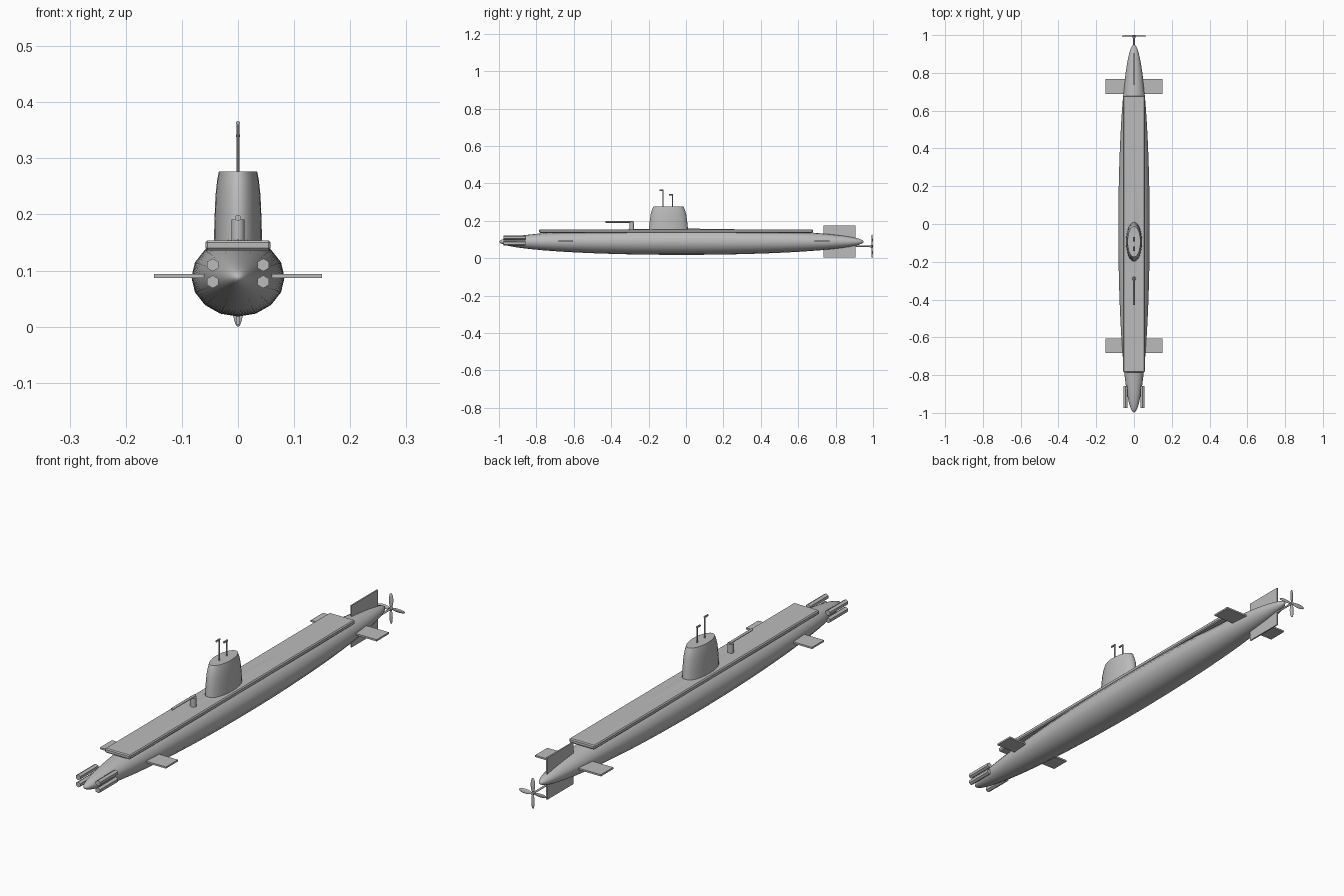
import bpy, bmesh, math
from mathutils import Matrix, Vector

cube = bpy.data.objects.get("Cube")
if cube:
    bpy.data.objects.remove(cube, do_unlink=True)

grey = bpy.data.materials.new("hull grey")
grey.use_nodes = True
color = (0.5, 0.5, 0.5, 1)
grey.diffuse_color = color
grey.node_tree.nodes["Principled BSDF"].inputs["Base Color"].default_value = color


def finish(name, bm, angle=None):
    """Turn a bmesh into a named object, smooth below the given angle."""
    bmesh.ops.recalc_face_normals(bm, faces=bm.faces)
    mesh = bpy.data.meshes.new(name)
    bm.to_mesh(mesh)
    bm.free()
    mesh.materials.append(grey)
    obj = bpy.data.objects.new(name, mesh)
    bpy.context.collection.objects.link(obj)
    if angle:
        bpy.ops.object.select_all(action="DESELECT")
        obj.select_set(True)
        bpy.context.view_layer.objects.active = obj
        bpy.ops.object.shade_smooth_by_angle(angle=math.radians(angle))
    return obj


def box(name, low, high, bevel=0):
    low, high = Vector(low), Vector(high)
    bm = bmesh.new()
    size = Matrix.Diagonal((high - low).to_4d())
    size[3][3] = 1
    bmesh.ops.create_cube(bm, size=1, matrix=Matrix.Translation((low + high) / 2) @ size)
    if bevel:
        bmesh.ops.bevel(bm, geom=bm.edges[:], offset=bevel, segments=1, affect="EDGES")
    return finish(name, bm)


def rod(name, start, end, radius, sides=12):
    start, end = Vector(start), Vector(end)
    axis = end - start
    bm = bmesh.new()
    turn = axis.to_track_quat("Z", "Y").to_matrix().to_4x4()
    bmesh.ops.create_cone(bm, cap_ends=True, segments=sides, radius1=radius, radius2=radius,
                          depth=axis.length, matrix=Matrix.Translation((start + end) / 2) @ turn)
    return finish(name, bm, 40 if sides > 8 else None)


# Hull: a long ellipsoid with its poles at bow and stern
bm = bmesh.new()
bmesh.ops.create_uvsphere(
    bm, u_segments=16, v_segments=40, radius=1,
    matrix=Matrix.Translation((0, -0.024, 0.088)) @ Matrix.Diagonal((0.083, 0.974, 0.07, 1))
    @ Matrix.Rotation(math.pi / 2, 4, "X"))
finish("hull", bm, 60)

# Flat deck
box("deck", (-0.058, -0.785, 0.136), (0.058, 0.678, 0.154), 0.004)

# Sail: stacked oval rings (z, half width, half length)
bm = bmesh.new()
rings = []
for z, rx, ry in [(0.14, 0.043, 0.106), (0.19, 0.042, 0.101), (0.235, 0.04, 0.095),
                  (0.262, 0.037, 0.087), (0.277, 0.034, 0.08)]:
    angles = [math.tau * i / 24 for i in range(24)]
    rings.append([bm.verts.new((rx * math.cos(a), -0.094 + ry * math.sin(a), z)) for a in angles])
for lower, upper in zip(rings, rings[1:]):
    for i in range(24):
        j = (i + 1) % 24
        bm.faces.new((lower[i], lower[j], upper[j], upper[i]))
bm.faces.new(rings[0])
bm.faces.new(rings[-1])
finish("sail", bm, 40)

# Periscopes with short eyepieces pointing forward
for label, y, top in (("front", -0.122, 0.366), ("rear", -0.072, 0.343)):
    rod(label + "_periscope_mast", (0, y, 0.26), (0, y, top), 0.003, 8)
    rod(label + "_periscope_head", (0, y + 0.003, top - 0.003), (0, y - 0.02, top - 0.003), 0.004, 8)

# Deck gun
rod("gun_pedestal", (0, -0.29, 0.145), (0, -0.29, 0.191), 0.012)
rod("gun_barrel", (0, -0.28, 0.194), (0, -0.43, 0.194), 0.005)

# Diving planes and bow tubes on both sides
for side, s in (("left", 1), ("right", -1)):
    inner, outer = sorted((0.03 * s, 0.15 * s))
    for label, front, back in (("bow", -0.683, -0.605), ("stern", 0.687, 0.767)):
        box(f"{side}_{label}_plane", (inner, front, 0.0865), (outer, back, 0.0935))
    for label, z in (("upper", 0.11), ("lower", 0.08)):
        rod(f"{side}_{label}_tube", (0.045 * s, -0.975, z), (0.045 * s, -0.858, z), 0.0115, 6)

# Rudder
box("rudder", (-0.003, 0.735, 0.004), (0.003, 0.905, 0.176))

# Propeller: shaft, hub and four oval blades
rod("propeller_shaft", (0, 0.86, 0.064), (0, 1, 0.064), 0.004)
rod("propeller_hub", (0, 0.985, 0.064), (0, 1, 0.064), 0.007)
bm = bmesh.new()
for i in range(4):
    place = (Matrix.Translation((0, 0.995, 0.064)) @ Matrix.Rotation(i * math.pi / 2, 4, "Y")
             @ Matrix.Translation((0, 0, 0.034)) @ Matrix.Rotation(0.25, 4, "Z")
             @ Matrix.Diagonal((0.009, 0.003, 0.03, 1)))
    bmesh.ops.create_uvsphere(bm, u_segments=12, v_segments=10, radius=1, matrix=place)
finish("propeller_blades", bm, 60)
